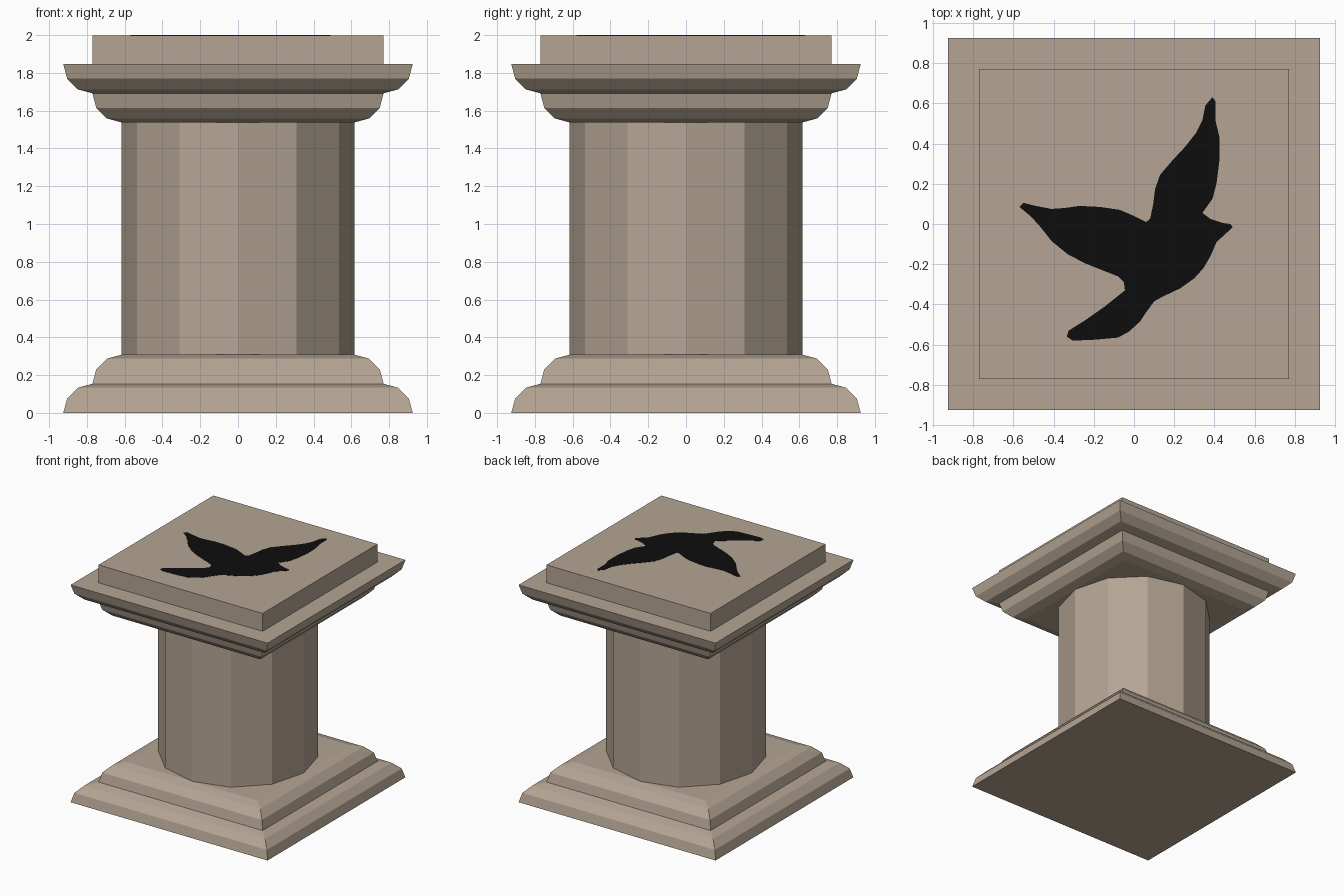
import bpy, bmesh, math

if "Cube" in bpy.data.objects:
    bpy.data.objects.remove(bpy.data.objects["Cube"])


def material(name, rgb):
    m = bpy.data.materials.new(name)
    m.diffuse_color = (*rgb, 1.0)
    m.use_nodes = True
    m.node_tree.nodes["Principled BSDF"].inputs["Base Color"].default_value = m.diffuse_color
    return m


stone = material("warm_stone", (0.46, 0.375, 0.295))
black = material("black_paint", (0.004, 0.004, 0.004))


def loft(name, outline, sections, mat):
    """Stack scaled copies of an outline; sections are (scale, z)."""
    bm = bmesh.new()
    rings = [[bm.verts.new((x * s, y * s, z)) for x, y in outline] for s, z in sections]
    n = len(outline)
    for a, b in zip(rings, rings[1:]):
        for i in range(n):
            j = (i + 1) % n
            bm.faces.new((a[i], a[j], b[j], b[i]))
    caps = [bm.faces.new(rings[0][::-1]), bm.faces.new(rings[-1])]
    bmesh.ops.recalc_face_normals(bm, faces=bm.faces)
    bmesh.ops.triangulate(bm, faces=caps, ngon_method='EAR_CLIP')
    me = bpy.data.meshes.new(name)
    bm.to_mesh(me)
    bm.free()
    me.materials.append(mat)
    ob = bpy.data.objects.new(name, me)
    bpy.context.collection.objects.link(ob)
    return ob


square = [(-1, -1), (1, -1), (1, 1), (-1, 1)]
dodecagon = [(math.cos(k * math.pi / 6), math.sin(k * math.pi / 6)) for k in range(12)]

R = 0.154          # moulding radius
INNER = 0.617      # half width of column and narrowest moulding edge


def quarter_round(inner, z, up):
    """Three-segment quarter round, widest at z, rising (up=1) or falling (up=-1)."""
    pts = [(inner + R * math.cos(math.radians(a)), z + up * R * math.sin(math.radians(a)))
           for a in (0, 30, 60, 90)]
    return pts if up > 0 else pts[::-1]


# Stepped base
loft("base_lower_step", square, quarter_round(INNER + R, 0, 1), stone)
loft("base_upper_step", square, quarter_round(INNER, R, 1), stone)

# Twelve-sided column
loft("column", dodecagon, [(INNER + 0.001, 2 * R - 0.003), (INNER + 0.001, 2 - 3 * R + 0.003)], stone)

# Flared capital and top slab
loft("capital_lower_step", square, quarter_round(INNER, 2 - 2 * R, -1), stone)
loft("capital_upper_step", square, quarter_round(INNER + R, 2 - R, -1), stone)
loft("top_slab", square, [(INNER + R, 2 - R), (INNER + R, 1.998)], stone)

# Flying bird painted on the slab (outline in hundredths of a unit)
bird = [(49, -1.5), (46.5, -4), (41, -9), (38, -16), (34.5, -22), (30, -27), (23, -32),
        (14.5, -36), (10, -38.5), (6, -44), (3, -48.5), (-2.5, -53.5), (-8, -56.5),
        (-19, -57.5), (-30.5, -58), (-33.5, -56), (-32.5, -53), (-24.5, -48),
        (-14.5, -41), (-4.5, -33), (-5, -29), (-8, -26), (-17, -22.5), (-24.5, -19.5),
        (-33, -15), (-41, -8.5), (-46.5, -1.5), (-51.5, 4), (-57, 8.5), (-55, 10.5),
        (-49, 9), (-41, 7.5), (-34, 8), (-27, 9), (-17, 8.5), (-7, 7), (0, 4),
        (6, 1), (8, 2.5), (9.5, 9.5), (10.5, 17.5), (13, 24.5), (19, 31.5),
        (25.5, 38.5), (31, 45.5), (34, 51.5), (35.5, 59), (39, 63), (40.5, 61),
        (40.5, 51.5), (42.5, 43), (42.5, 32), (41, 20), (39, 12.5), (34, 5.5),
        (38, 2.5), (44, 0.5), (48, 0)]
loft("bird_inlay", bird, [(0.01, 1.9975), (0.01, 2.0)], black)
bpy.data.objects["bird_inlay"].data.update()
# Outline is scaled in both sections, so the plate keeps its true size
